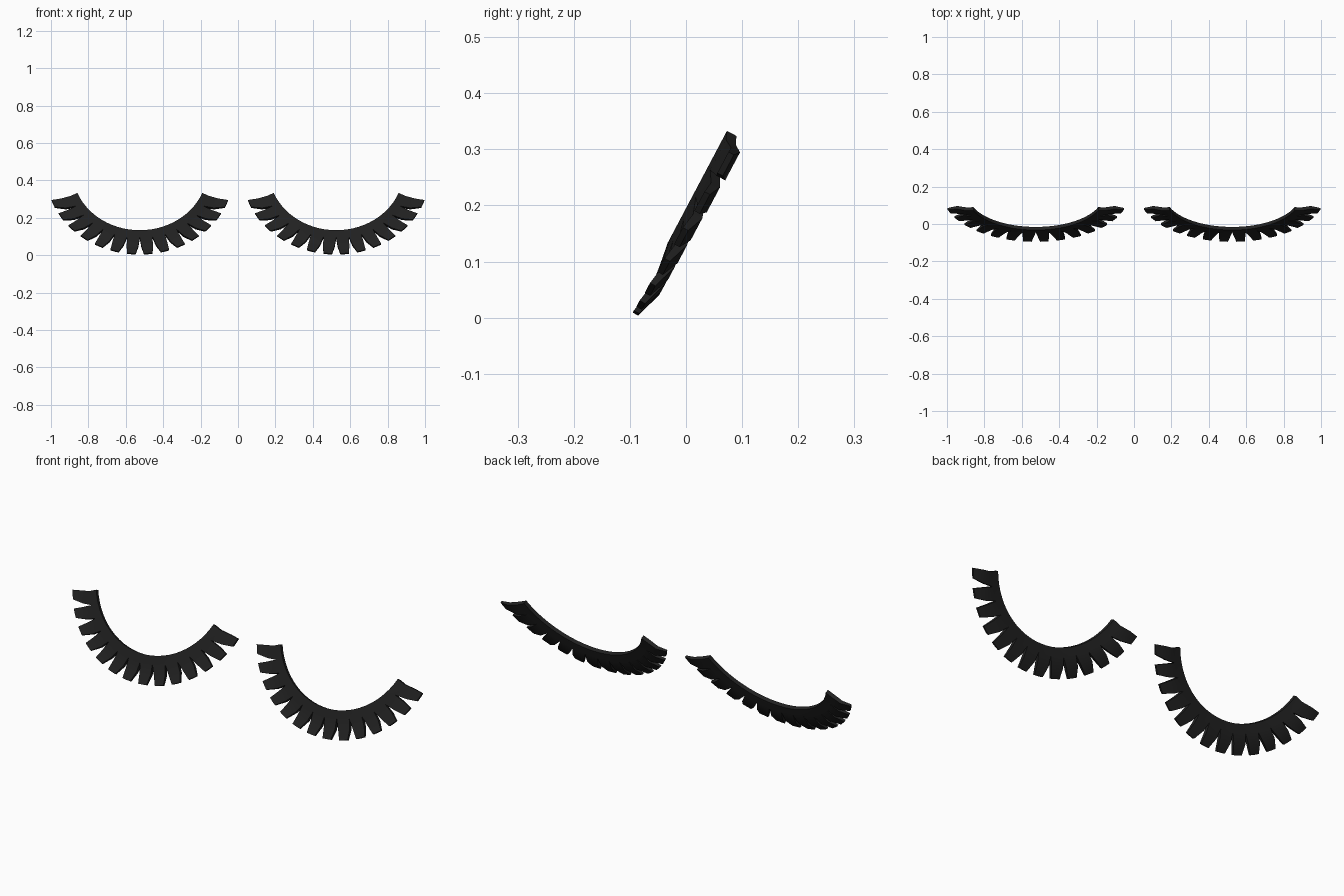
import bpy, bmesh
from math import sin, cos, radians, degrees
from mathutils import Vector

if "Cube" in bpy.data.objects:
    bpy.data.objects.remove(bpy.data.objects["Cube"])

N = 14                      # lashes per eye
STEP = 9.72                 # root spacing in degrees
TIP_STEP = 10.45            # tips fan out slightly more
UP = Vector((0, 0.468, 0.884))      # "up" inside the tilted lash plane
BACK = Vector((0, 0.884, -0.468))   # plane normal
CENTRE = Vector((0, 0.136, 0.452))

# radius, half width (None = full root spacing), backward shift, thickness
RINGS = [(0.36, None, 0.0, 0.019),
         (0.40, None, 0.006, 0.020),
         (0.45, 0.031, 0.012, 0.018),
         (0.50, 0.023, 0.003, 0.011)]


def point(r, a, w):
    a = radians(a)
    return CENTRE + Vector((r * sin(a), 0, 0)) - UP * (r * cos(a)) + BACK * w


def add_lash(bm, i):
    k = i - (N - 1) / 2
    rows = []
    for j, (r, half, shift, thick) in enumerate(RINGS):
        t = max(0, j - 1) / 2
        a = k * (STEP + (TIP_STEP - STEP) * t)
        h = STEP / 2 if half is None else degrees(half / r)
        shift += 0.017 * t * (k / 6.5) ** 2     # outer tips curl back
        front = [bm.verts.new(point(r, a + s * h, shift)) for s in (-1, 0, 1)]
        back = [bm.verts.new(point(r, a + s * h, shift + thick)) for s in (1, 0, -1)]
        rows.append(front + back)
    for j in range(len(rows) - 1):
        for c in range(6):
            # the root sides are shared with the neighbouring lash
            if j == 0 and ((c == 2 and i < N - 1) or (c == 5 and i > 0)):
                continue
            d = (c + 1) % 6
            bm.faces.new((rows[j][c], rows[j][d], rows[j + 1][d], rows[j + 1][c]))
    for row in (rows[0], rows[-1]):
        bm.faces.new((row[0], row[1], row[4], row[5]))
        bm.faces.new((row[1], row[2], row[3], row[4]))


mat = bpy.data.materials.new("black")
mat.diffuse_color = (0.015, 0.015, 0.015, 1)
mat.use_nodes = True
mat.node_tree.nodes["Principled BSDF"].inputs["Base Color"].default_value = mat.diffuse_color

# one curved strip of lashes per eye
for name, x in (("left_eyelashes", -0.525), ("right_eyelashes", 0.525)):
    bm = bmesh.new()
    for i in range(N):
        add_lash(bm, i)
    bmesh.ops.remove_doubles(bm, verts=bm.verts, dist=0.0005)
    bmesh.ops.recalc_face_normals(bm, faces=bm.faces)
    mesh = bpy.data.meshes.new(name)
    bm.to_mesh(mesh)
    bm.free()
    mesh.materials.append(mat)
    ob = bpy.data.objects.new(name, mesh)
    ob.location.x = x
    bpy.context.collection.objects.link(ob)
    bpy.context.view_layer.objects.active = ob
    ob.select_set(True)
    bpy.ops.object.shade_smooth_by_angle(angle=radians(30))
    ob.select_set(False)
